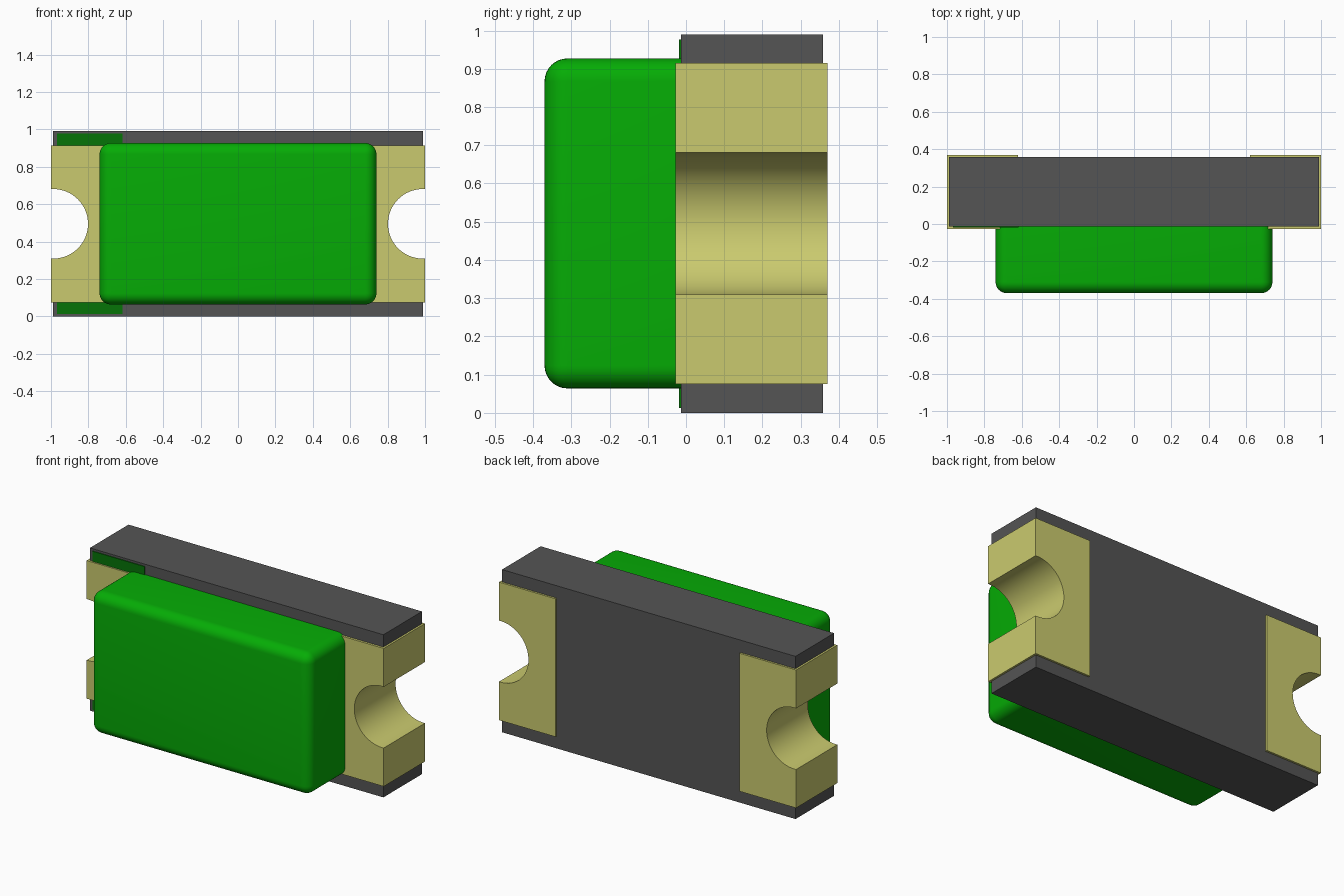
import bpy, bmesh, math

if "Cube" in bpy.data.objects:
    bpy.data.objects.remove(bpy.data.objects["Cube"])

MID_Z = 0.495


def material(name, rgb):
    m = bpy.data.materials.new(name)
    m.diffuse_color = (*[(c / 255) ** 2.2 for c in rgb], 1)
    m.use_nodes = True
    m.node_tree.nodes["Principled BSDF"].inputs["Base Color"].default_value = m.diffuse_color
    return m


BOARD = material("dark grey", (85, 85, 85))
METAL = material("pale gold", (201, 201, 110))
LENS = material("bright green", (14, 171, 14))
MARK = material("dark green", (14, 115, 16))


def extrude_profile(name, profile, y0, y1, mat, fillet=0):
    """Extrude an x-z outline from y0 (front) to y1 (back)."""
    bm = bmesh.new()
    face = bm.faces.new([bm.verts.new((x, y1, z)) for x, z in profile])
    res = bmesh.ops.extrude_face_region(bm, geom=[face], use_keep_orig=True)
    for v in res["geom"]:
        if isinstance(v, bmesh.types.BMVert):
            v.co.y = y0
    bmesh.ops.recalc_face_normals(bm, faces=bm.faces)
    if fillet:
        # round every edge except the outline against the board
        edges = [e for e in bm.edges
                 if min(v.co.y for v in e.verts) < (y0 + y1) / 2]
        bmesh.ops.bevel(bm, geom=edges, offset=fillet, segments=8,
                        profile=0.5, affect='EDGES', clamp_overlap=True)
    mesh = bpy.data.meshes.new(name)
    bm.to_mesh(mesh)
    bm.free()
    mesh.materials.append(mat)
    obj = bpy.data.objects.new(name, mesh)
    bpy.context.collection.objects.link(obj)
    bpy.ops.object.select_all(action='DESELECT')
    obj.select_set(True)
    bpy.context.view_layer.objects.active = obj
    bpy.ops.object.shade_smooth_by_angle(angle=math.radians(30))
    return obj


def rect(x0, x1, z0, z1):
    return [(x0, z0), (x1, z0), (x1, z1), (x0, z1)]


def notch(edge_x, r, n=32):
    """Half-round cut into the right edge, listed from bottom to top."""
    arc = [(0.988 - r * math.sin(math.pi * i / n),
            MID_Z - r * math.cos(math.pi * i / n)) for i in range(n + 1)]
    if edge_x > 0.988:
        arc = [(edge_x, MID_Z - r)] + arc + [(edge_x, MID_Z + r)]
    return arc


# circuit board with a half-round notch in each end
right = [(0.988, 0)] + notch(0.988, 0.198) + [(0.988, 0.99)]
left = [(-x, z) for x, z in reversed(right)]
extrude_profile("board", right + left, -0.013, 0.358, BOARD)

# plated end terminals wrapped around the board
for side, label in ((-1, "left"), (1, "right")):
    outline = ([(0.62, 0.075), (1, 0.075)] + notch(1, 0.186)
               + [(1, 0.915), (0.62, 0.915)])
    extrude_profile(label + "_terminal", [(side * x, z) for x, z in outline],
                    -0.027, 0.37, METAL)

# painted polarity mark, showing above and below the left terminal
for label, z0, z1 in (("lower", 0.013, 0.09), ("upper", 0.90, 0.977)):
    extrude_profile(label + "_polarity_mark", rect(-0.968, -0.617, z0, z1),
                    -0.018, -0.012, MARK)

# moulded lens with rounded edges
extrude_profile("lens", rect(-0.74, 0.74, 0.064, 0.927), -0.37, -0.012,
                LENS, fillet=0.06)
